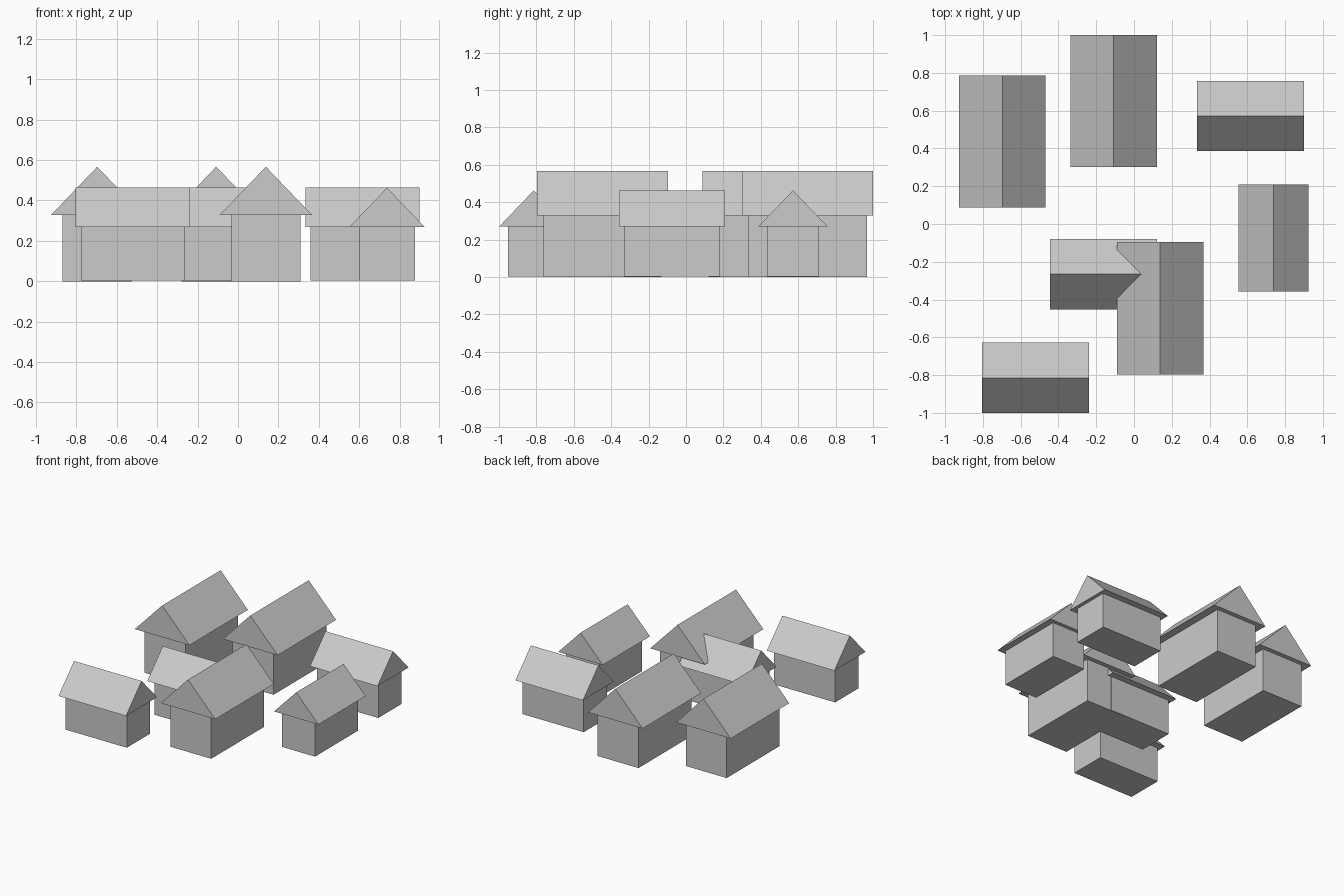
import bpy
import bmesh
from math import radians

if "Cube" in bpy.data.objects:
    bpy.data.objects.remove(bpy.data.objects["Cube"])

# Large house proportions: wall width, wall length, roof width, roof length, eave z, ridge z
LARGE = (0.342, 0.632, 0.458, 0.70, 0.328, 0.567)
SMALL = (0.277, 0.512, 0.372, 0.566, 0.269, 0.463)


def prism(name, profile, length, x, y, turned):
    """Extrude an x/z profile along y, centred on (x, y)."""
    bm = bmesh.new()
    face = bm.faces.new([bm.verts.new((px, -length / 2, pz)) for px, pz in profile])
    ext = bmesh.ops.extrude_face_region(bm, geom=[face])
    moved = [v for v in ext["geom"] if isinstance(v, bmesh.types.BMVert)]
    bmesh.ops.translate(bm, verts=moved, vec=(0, length, 0))
    bmesh.ops.recalc_face_normals(bm, faces=bm.faces)
    mesh = bpy.data.meshes.new(name)
    bm.to_mesh(mesh)
    bm.free()
    obj = bpy.data.objects.new(name, mesh)
    obj.location = (x, y, 0)
    obj.rotation_euler.z = radians(90) if turned else 0
    bpy.context.collection.objects.link(obj)


def house(name, size, x, y, turned=False, base=0.0):
    wall_w, wall_l, roof_w, roof_l, eave, ridge = size
    w, r = wall_w / 2, roof_w / 2
    # Box walls
    prism(name + "_walls", [(-w, base), (w, base), (w, eave), (-w, eave)],
          wall_l, x, y, turned)
    # Solid gable roof with overhanging eaves
    prism(name + "_roof", [(-r, eave), (r, eave), (0, ridge)],
          roof_l, x, y, turned)


# Large houses, ridges running front to back
for i, (x, y) in enumerate([(-0.697, 0.437), (-0.108, 0.651), (0.138, -0.446)]):
    house(f"large_house_{i + 1}", LARGE, x, y)

# Small houses, some turned sideways
for i, (x, y, turned) in enumerate([(0.616, 0.572, True), (0.738, -0.074, False),
                                    (-0.161, -0.266, True), (-0.521, -0.814, True)]):
    house(f"small_house_{i + 1}", SMALL, x, y, turned, base=0.003)
